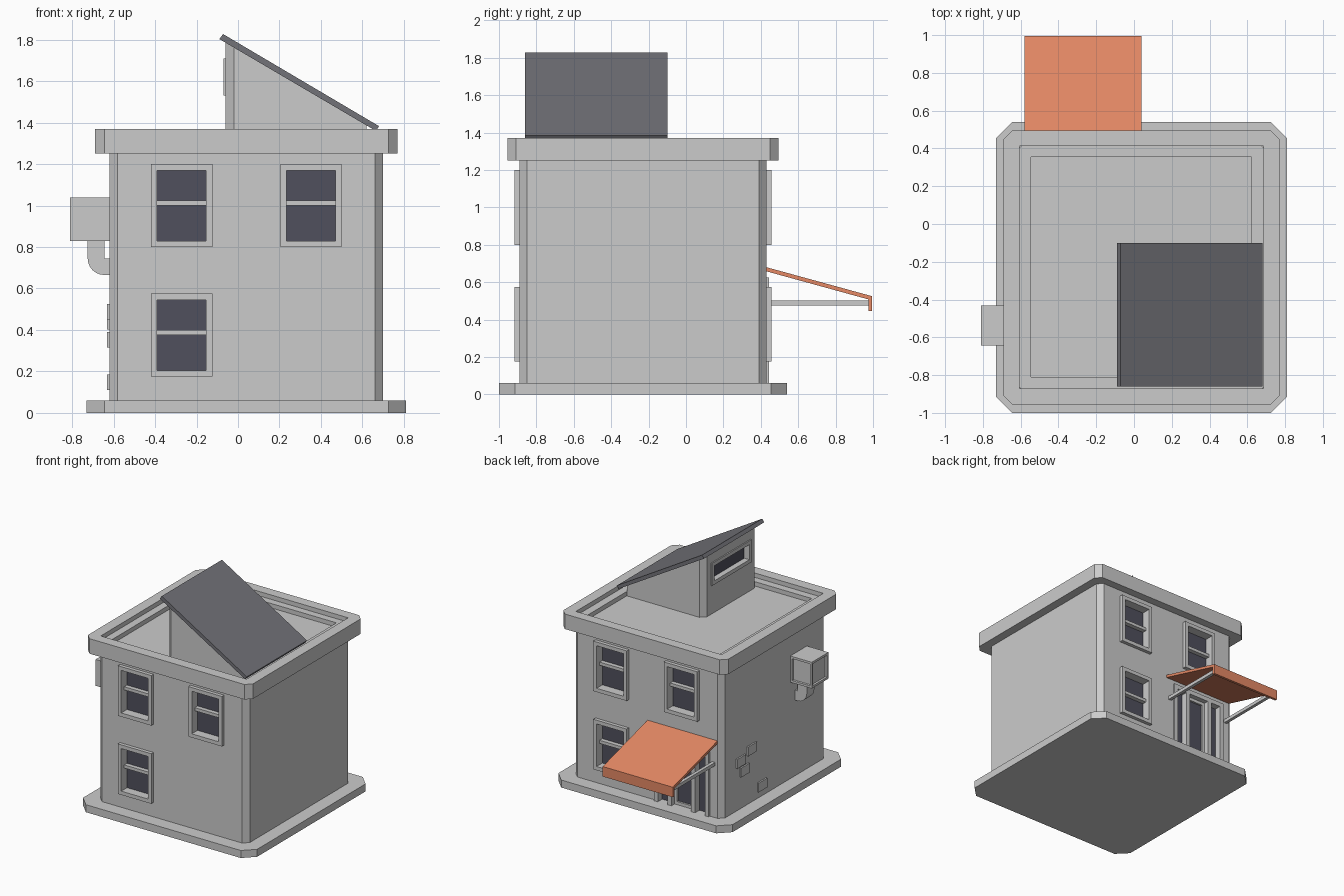
import bpy, bmesh, math
from mathutils import Vector

if "Cube" in bpy.data.objects:
    bpy.data.objects.remove(bpy.data.objects["Cube"])


def material(name, rgb):
    m = bpy.data.materials.new(name)
    m.diffuse_color = (*rgb, 1)
    m.use_nodes = True
    m.node_tree.nodes["Principled BSDF"].inputs["Base Color"].default_value = m.diffuse_color
    return m


ORANGE = material("awning_orange", (0.78, 0.25, 0.13))
DARK = material("roof_dark", (0.17, 0.17, 0.19))
GLASS = material("glass_dark", (0.08, 0.08, 0.11))


def finish(name, bm, mat=None):
    bmesh.ops.recalc_face_normals(bm, faces=bm.faces)
    me = bpy.data.meshes.new(name)
    bm.to_mesh(me)
    bm.free()
    ob = bpy.data.objects.new(name, me)
    bpy.context.collection.objects.link(ob)
    if mat:
        me.materials.append(mat)
    return ob


def loft(name, loops, mat=None, closed=False):
    """Skin matching loops of points; cap the ends, or join them into a ring."""
    bm = bmesh.new()
    rows = [[bm.verts.new(p) for p in loop] for loop in loops]
    pairs = list(zip(rows, rows[1:])) + ([(rows[-1], rows[0])] if closed else [])
    for a, b in pairs:
        for i in range(len(a)):
            j = (i + 1) % len(a)
            bm.faces.new((a[i], a[j], b[j], b[i]))
    if not closed:
        bm.faces.new(rows[0])
        bm.faces.new(rows[-1])
    return finish(name, bm, mat)


def octagon(x0, x1, y0, y1, c):
    return [(x0 + c, y0), (x1 - c, y0), (x1, y0 + c), (x1, y1 - c),
            (x1 - c, y1), (x0 + c, y1), (x0, y1 - c), (x0, y0 + c)]


def prism(name, outline, z0, z1):
    return loft(name, [[(x, y, z) for x, y in outline] for z in (z0, z1)])


def front(u, out, z): return (u, -0.89 - out, z)
def back(u, out, z): return (u, 0.43 + out, z)
def left(u, out, z): return (-0.62 - out, u, z)
def dormer_side(u, out, z): return (-0.06 - out, u, z)
def world(x, y, z): return (x, y, z)


def rect(u0, u1, z0, z1):
    return [(u0, z0), (u1, z0), (u1, z1), (u0, z1)]


def block(name, side, u0, u1, d0, d1, z0, z1, mat=None):
    return loft(name, [[side(u, d, z) for u, z in rect(u0, u1, z0, z1)] for d in (d0, d1)], mat)


def ring(name, side, u0, u1, z0, z1, t, d0, d1):
    outer = rect(u0, u1, z0, z1)
    inner = rect(u0 + t, u1 - t, z0 + t, z1 - t)
    return loft(name, [[side(u, d, z) for u, z in r]
                       for r, d in ((outer, d0), (outer, d1), (inner, d1), (inner, d0))], closed=True)


def cut(target, cutter):
    mod = target.modifiers.new("cut", "BOOLEAN")
    mod.operation, mod.solver, mod.object = "DIFFERENCE", "EXACT", cutter
    bpy.context.view_layer.objects.active = target
    bpy.ops.object.modifier_apply(modifier=mod.name)
    bpy.data.objects.remove(cutter)


# base slab and walls with a sunken flat roof
prism("base_slab", octagon(-0.73, 0.81, -1.0, 0.54, 0.085), 0, 0.06)
walls = prism("walls", octagon(-0.62, 0.70, -0.89, 0.43, 0.04), 0.06, 1.335)
cut(walls, block("roof_recess", world, -0.545, 0.622, -0.81, 0.355, 1.30, 1.5))

# cornice ring: chamfered outside, square inside
outer = octagon(-0.69, 0.77, -0.955, 0.495, 0.045)
bm_inner = octagon(-0.605, 0.685, -0.87, 0.413, 0.0005)
loft("cornice", [[(x, y, z) for x, y in o] for o, z in
                 ((outer, 1.25), (outer, 1.37), (bm_inner, 1.37), (bm_inner, 1.25))], closed=True)


# sash windows
def window(name, side, cx, cz):
    w, h = 0.148, 0.20
    cut(walls, block("hole", side, cx - w + .012, cx + w - .012, -0.06, 0.1, cz - h + .012, cz + h - .012))
    ring(name + "_frame", side, cx - w, cx + w, cz - h, cz + h, 0.03, -0.06, 0.028)
    block(name + "_glass", side, cx - w + .02, cx + w - .02, -0.06, -0.045, cz - h + .02, cz + h - .02, GLASS)
    block(name + "_bar", side, cx - w + .025, cx + w - .025, -0.05, -0.01, cz, cz + 0.025)


for i, (side, cx, cz) in enumerate([(front, -0.272, 1.0), (front, 0.352, 1.0), (front, -0.272, 0.375),
                                    (back, -0.272, 1.0), (back, 0.352, 1.0), (back, 0.352, 0.375)]):
    window(f"window_{i + 1}", side, cx, cz)

# back entrance with side lights
cut(walls, block("door_hole", back, -0.50, -0.04, -0.06, 0.1, 0.0, 0.61))
block("entrance_glass", back, -0.50, -0.04, -0.06, -0.04, 0.06, 0.61, GLASS)
for i, u in enumerate((-0.495, -0.375, -0.165, -0.045)):
    block(f"door_post_{i + 1}", back, u - 0.017, u + 0.017, -0.05, 0.015, 0.06, 0.60)
block("door_header", back, -0.512, -0.028, -0.05, 0.015, 0.59, 0.625)
ring("door_leaf", back, -0.36, -0.18, 0.06, 0.59, 0.025, -0.05, -0.025)

# awning with valance and two struts
profile = [(0.43, 0.68), (0.995, 0.525), (0.995, 0.445), (0.975, 0.445), (0.975, 0.508), (0.43, 0.658)]
loft("awning", [[(x, y, z) for y, z in profile] for x in (-0.58, 0.04)], ORANGE)
for i, x in enumerate((-0.545, 0.005)):
    block(f"awning_strut_{i + 1}", world, x - 0.013, x + 0.013, 0.43, 0.976, 0.475, 0.502)

# rooftop dormer, its top following the roof slope
c = 0.04
x0, x1, y0, y1 = -0.06, 0.62, -0.82, -0.14
plan = [(x0 + c, y0), (x1, y0), (x1, y1), (x0 + c, y1), (x0, y1 - c), (x0, y0 + c)]
dormer = loft("dormer", [[(x, y, 1.29) for x, y in plan],
                         [(x, y, 1.797 - 0.593 * (x + 0.06)) for x, y in plan]])
slab = [(-0.09, 1.803), (-0.072, 1.827), (0.68, 1.383), (0.665, 1.36)]
loft("dormer_roof", [[(x, y, z) for x, z in slab] for y in (-0.86, -0.10)], DARK)
cut(dormer, block("hole", dormer_side, -0.72, -0.24, -0.05, 0.05, 1.54, 1.70))
ring("dormer_window_frame", dormer_side, -0.73, -0.23, 1.53, 1.71, 0.03, -0.05, 0.01)
block("dormer_window_glass", dormer_side, -0.715, -0.245, -0.05, -0.035, 1.545, 1.695, GLASS)

# side vent box with inset panels
bm = bmesh.new()
bmesh.ops.create_cube(bm, size=1)
for v in bm.verts:
    v.co = Vector((-0.714 + v.co.x * 0.192, -0.537 + v.co.y * 0.21, 0.935 + v.co.z * 0.21))
bm.normal_update()
panels = [f for f in bm.faces if f.normal.x < -0.9 or f.normal.y > 0.9]
bmesh.ops.inset_individual(bm, faces=panels, thickness=0.025, depth=0)
bmesh.ops.inset_individual(bm, faces=panels, thickness=0.002, depth=-0.015)
finish("vent_box", bm)

# vent elbow running into the wall
arc = [(-0.645 + 0.08 * math.cos(a), 0.745 + 0.08 * math.sin(a))
       for a in (math.pi + k * math.pi / 12 for k in range(7))]
elbow = [(-0.645, 0.84), (-0.725, 0.84)] + arc + [(-0.615, 0.665), (-0.615, 0.745), (-0.645, 0.745)]
loft("vent_elbow", [[(x, y, z) for x, z in elbow] for y in (-0.585, -0.49)])

# loose bricks on the side wall
for i, (y, z) in enumerate([(0.20, 0.44), (0.06, 0.487), (0.15, 0.352), (-0.07, 0.148)]):
    block(f"brick_{i + 1}", left, y - 0.055, y + 0.055, -0.01, 0.012, z - 0.037, z + 0.037)
